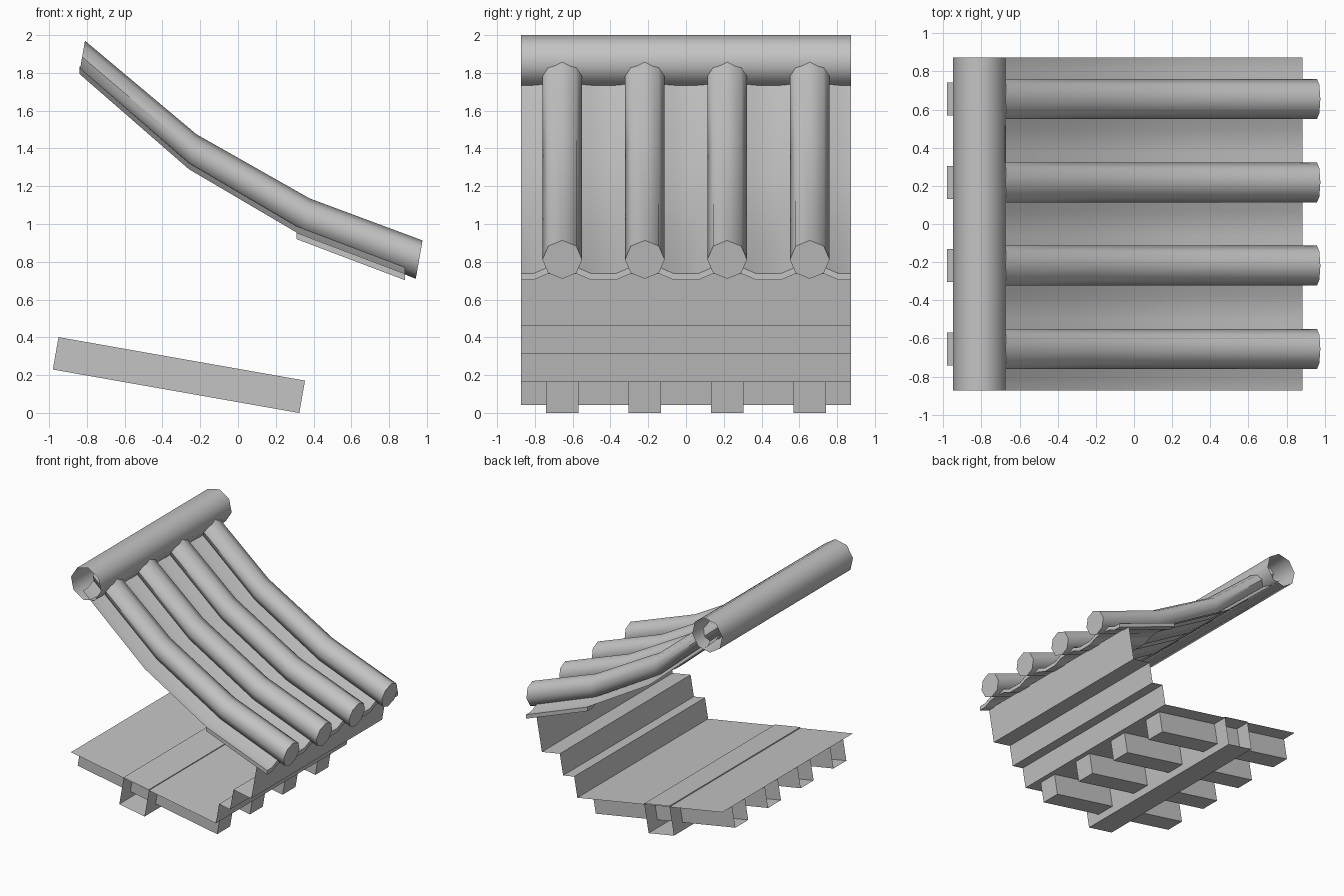
import bpy, bmesh, math
from mathutils import Vector

cube = bpy.data.objects.get("Cube")
if cube:
    bpy.data.objects.remove(cube, do_unlink=True)

grey = bpy.data.materials.new("plain_grey")
grey.use_nodes = True
grey.diffuse_color = (0.55, 0.55, 0.55, 1)
grey.node_tree.nodes["Principled BSDF"].inputs["Base Color"].default_value = (0.55, 0.55, 0.55, 1)

TILT = math.radians(10)
ALONG = Vector((math.cos(TILT), 0, -math.sin(TILT)))   # down the floor slope
UP = Vector((math.sin(TILT), 0, math.cos(TILT)))       # square to the floor
HALF = 0.873
TILE_Y = (-0.655, -0.218, 0.218, 0.655)
FLOOR_BACK = Vector((-0.95, 0, 0.402))


def loft(name, rows, ring=False, caps=(), smooth=False):
    """Skin rows of points; rings close each row, caps fill chosen rows."""
    bm = bmesh.new()
    grid = [[bm.verts.new(p) for p in row] for row in rows]
    count = len(rows[0])
    for a, b in zip(grid, grid[1:]):
        for i in range(count if ring else count - 1):
            j = (i + 1) % count
            bm.faces.new((a[i], a[j], b[j], b[i]))
    for c in caps:
        bm.faces.new(grid[c])
    bmesh.ops.recalc_face_normals(bm, faces=bm.faces)
    mesh = bpy.data.meshes.new(name)
    bm.to_mesh(mesh)
    bm.free()
    mesh.materials.append(grey)
    obj = bpy.data.objects.new(name, mesh)
    bpy.context.collection.objects.link(obj)
    if smooth:
        bpy.ops.object.select_all(action='DESELECT')
        obj.select_set(True)
        bpy.context.view_layer.objects.active = obj
        bpy.ops.object.shade_smooth_by_angle(angle=math.radians(56))
    return obj


def across(points, y0=-HALF, y1=HALF):
    """Two copies of an x-z outline, at either end in y."""
    return [[(p.x, y, p.z) for p in points] for y in (y0, y1)]


def floor_point(u, w=0):
    return FLOOR_BACK + ALONG * u + UP * w


# Floor and the outward stepping wall
floor_end = 1.375
loft("floor", across([floor_point(0), floor_point(floor_end)]))
steps = [floor_point(floor_end)]
for rise, tread in ((0.173, 0.105), (0.178, 0.17), (0.29, 0)):
    steps.append(steps[-1] + UP * rise)
    if tread:
        steps.append(steps[-1] + ALONG * tread)
loft("stepped_wall", across(steps))

# Floor joists, open at the back end
for n, y in enumerate(TILE_Y):
    rows = []
    for u in (0, 1.325):
        top, low = floor_point(u, -0.001), floor_point(u, -0.175)
        rows.append([(p.x, y + s, p.z) for p, s in
                     ((top, -0.086), (low, -0.086), (low, 0.086), (top, 0.086))])
    loft(f"floor_joist_{n + 1}", rows, caps=(1,))

# Hollow cross beam under the floor
corners = [floor_point(u, w) for u, w in
           ((0.5, 0.008), (0.74, 0.008), (0.74, -0.235), (0.5, -0.235))]
loft("cross_beam", across(corners), ring=True)

# Rippled roof sheet, rising under each tile row
ripple = [(-HALF, 0)]
for y in TILE_Y:
    ripple += [(y + s, h) for s, h in
               ((-0.155, 0), (-0.08, 0.032), (0, 0.04), (0.08, 0.032), (0.155, 0))]
ripple.append((HALF, 0))


def ripple_row(x, z):
    return [(x, y, z + h) for y, h in ripple]


loft("roof_sheet", [ripple_row(x, z) for x, z in
     ((-0.84, 1.795), (-0.26, 1.29), (0.31, 0.955), (0.883, 0.738))], smooth=True)

# Thicker eaves layer below the lowest run of the roof
eaves = []
for x, z in ((0.31, 0.92), (0.883, 0.703)):
    eaves.append(ripple_row(x, z + 0.034) + ripple_row(x, z)[::-1])
loft("eaves_layer", eaves, ring=True, caps=(0, 1))

# Bent eight-sided tile rows
TILE_TOP = ((-0.81, 1.97, 0.087), (-0.22, 1.475, 0.092),
            (0.38, 1.135, 0.097), (0.977, 0.913, 0.103))
for n, y in enumerate(TILE_Y):
    rows = []
    for x, z, r in TILE_TOP:
        centre = Vector((x, y, z)) - UP * r
        rows.append([centre + UP * r * math.cos(a) + Vector((0, 0.105 * math.sin(a), 0))
                     for a in (k * math.pi / 4 for k in range(8))])
    loft(f"tile_row_{n + 1}", rows, ring=True, caps=(0, 3), smooth=True)

# Open ridge tube
ridge = Vector((-0.81, 0, 1.86))
ring = [ridge + (UP * math.cos(a) + ALONG * math.sin(a)) * 0.142
        for a in (k * math.pi / 4 for k in range(8))]
loft("ridge_tube", across(ring), ring=True, smooth=True)
